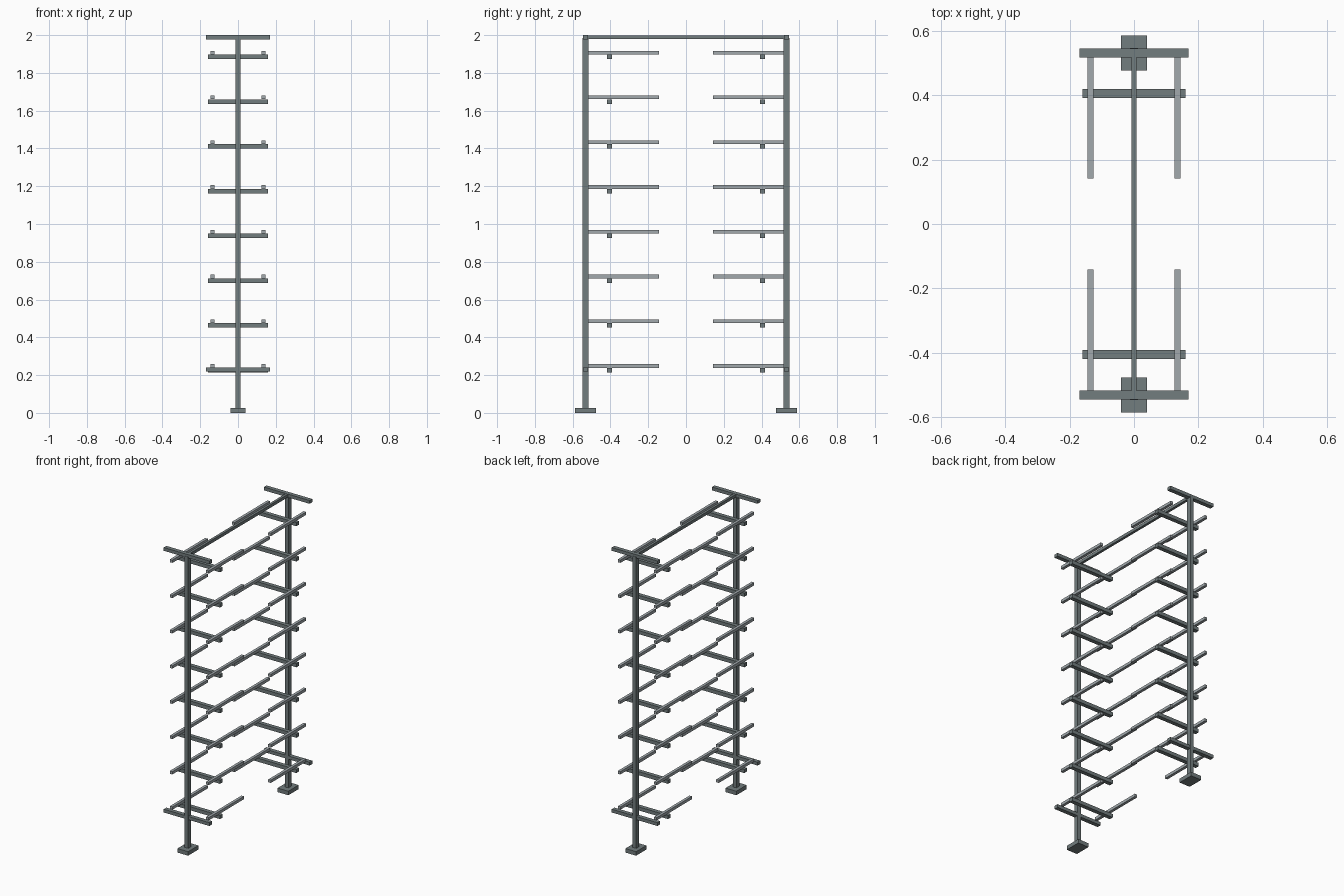
import bpy
from mathutils import Matrix, Vector
import bmesh

if "Cube" in bpy.data.objects:
    bpy.data.objects.remove(bpy.data.objects["Cube"])


def make_material(name, rgb):
    mat = bpy.data.materials.new(name)
    mat.use_nodes = True
    color = (*rgb, 1.0)
    mat.diffuse_color = color
    mat.node_tree.nodes["Principled BSDF"].inputs["Base Color"].default_value = color
    return mat


dark_steel = make_material("dark steel", (0.17, 0.205, 0.21))
light_steel = make_material("light steel", (0.36, 0.40, 0.42))


def box(name, mat, center, size):
    """Rectangular bar given by its centre and full size."""
    bm = bmesh.new()
    bmesh.ops.create_cube(bm, size=1, matrix=Matrix.Diagonal((*size, 1)))
    mesh = bpy.data.meshes.new(name)
    bm.to_mesh(mesh)
    bm.free()
    mesh.materials.append(mat)
    obj = bpy.data.objects.new(name, mesh)
    obj.location = Vector(center)
    bpy.context.collection.objects.link(obj)
    return obj


POST_Y = 0.532
LEVELS = 8
FIRST_RAIL = 0.248
STEP = 0.237

for end, s in (("front", -1), ("back", 1)):
    y = s * POST_Y
    # Upright with its foot plate and end crossbars
    box(f"{end}_foot", dark_steel, (0, y, 0.0135), (0.08, 0.109, 0.027))
    box(f"{end}_post", dark_steel, (0, y, 1.005), (0.026, 0.03, 1.96))
    box(f"{end}_top_crossbar", dark_steel, (0, y, 1.989), (0.34, 0.028, 0.022))
    box(f"{end}_lower_crossbar", dark_steel, (0, y, 0.23), (0.34, 0.028, 0.022))

    # Shelf supports: a crossbar carrying a pair of rails
    for i in range(LEVELS):
        z = FIRST_RAIL + i * STEP
        box(f"{end}_shelf_crossbar_{i + 1}", dark_steel,
            (0, s * 0.405, z - 0.022), (0.32, 0.028, 0.024))
        for side, x in (("right", -0.135), ("left", 0.135)):
            box(f"{end}_{side}_rail_{i + 1}", light_steel,
                (x, s * 0.33, z), (0.019, 0.376, 0.019))

# Long beam joining the tops of the uprights
box("top_beam", dark_steel, (0, 0, 1.989), (0.017, 2 * POST_Y - 0.028, 0.02))
